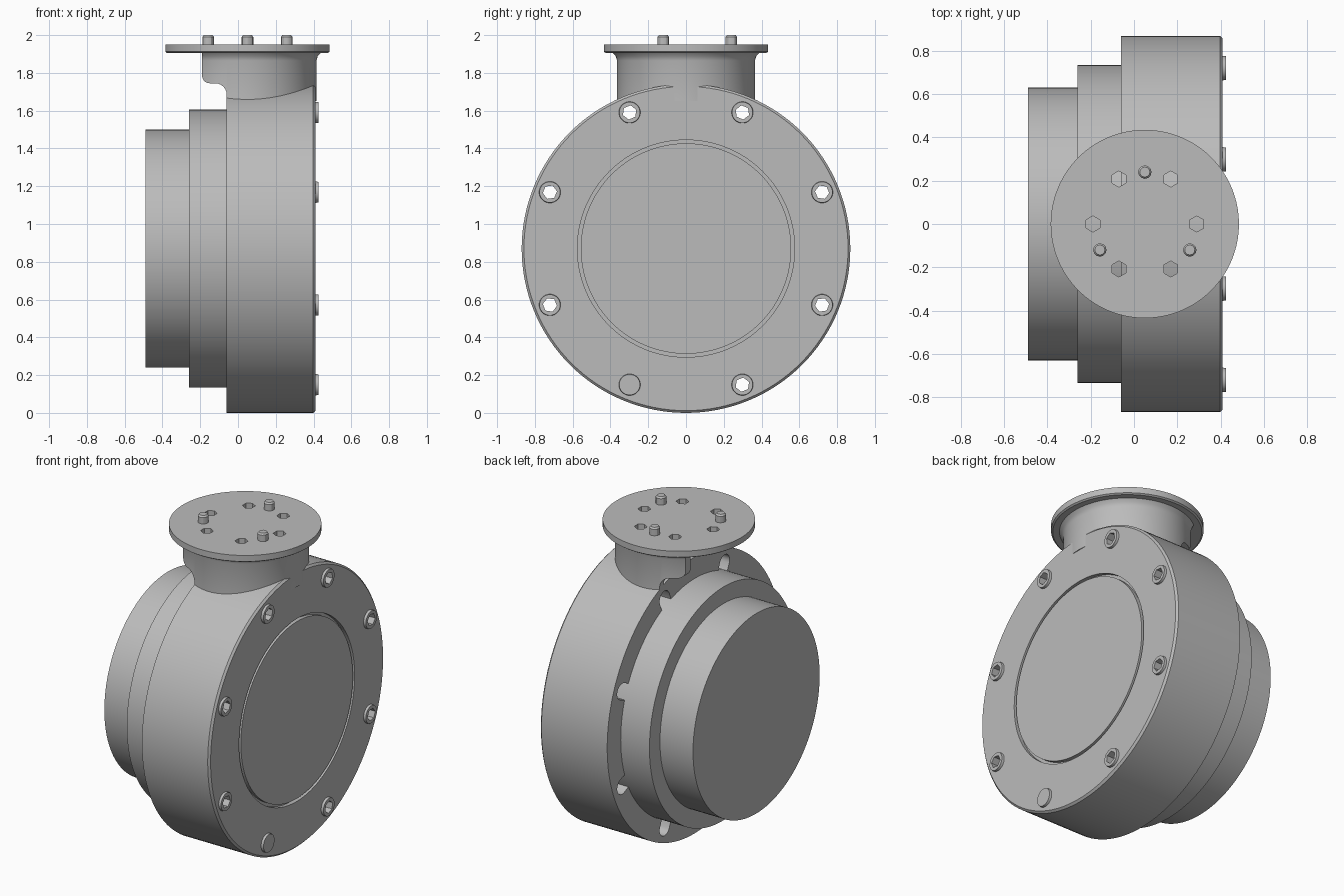
import bpy, bmesh, math
from mathutils import Matrix, Vector

if "Cube" in bpy.data.objects:
    bpy.data.objects.remove(bpy.data.objects["Cube"])

grey = bpy.data.materials.new("machined grey")
grey.use_nodes = True
color = (0.5, 0.5, 0.5, 1)
grey.diffuse_color = color
grey.node_tree.nodes["Principled BSDF"].inputs["Base Color"].default_value = color

AXIS_Z = 0.87                      # height of the drum axis
NECK_X = 0.05                      # centre of the neck and flange
TO_X = Matrix.Translation((0, 0, AXIS_Z)) @ Matrix.Rotation(math.pi / 2, 4, 'Y')
TO_NECK = Matrix.Translation((NECK_X, 0, 0))


def finish(name, bm, matrix=Matrix()):
    bm.transform(matrix)
    bmesh.ops.recalc_face_normals(bm, faces=bm.faces)
    mesh = bpy.data.meshes.new(name)
    bm.to_mesh(mesh)
    bm.free()
    mesh.materials.append(grey)
    obj = bpy.data.objects.new(name, mesh)
    bpy.context.collection.objects.link(obj)
    return obj


def lathe(name, profile, matrix, closed=False, steps=128):
    """Spin (radius, height) points around the local z axis."""
    bm = bmesh.new()
    verts = [bm.verts.new((r, 0, h)) for r, h in profile]
    pairs = list(zip(verts, verts[1:] + verts[:1])) if closed else list(zip(verts, verts[1:]))
    edges = [bm.edges.new(p) for p in pairs]
    bmesh.ops.spin(bm, geom=verts + edges, cent=(0, 0, 0), axis=(0, 0, 1),
                   angle=math.tau, steps=steps, use_duplicate=False)
    bmesh.ops.remove_doubles(bm, verts=bm.verts, dist=1e-5)
    return finish(name, bm, matrix)


def ring_of_prisms(name, count, start, radius, size, low, high, sides, matrix, top=1.0, slot=0.0):
    """Prisms arranged on a circle; slot stretches each one toward the centre."""
    bm = bmesh.new()
    for i in range(count):
        spin = Matrix.Rotation(start + math.tau * i / count, 4, 'Z')
        place = spin @ Matrix.Translation((radius, 0, (low + high) / 2))
        made = bmesh.ops.create_cone(bm, cap_ends=True, segments=sides, radius1=size,
                                     radius2=size * top, depth=high - low)
        for v in made["verts"]:
            if v.co.x < -1e-4:
                v.co.x -= slot
            v.co = place @ v.co
    return finish(name, bm, matrix)


def cut(obj, cutter):
    mod = obj.modifiers.new("cut", 'BOOLEAN')
    mod.object, mod.operation, mod.solver = cutter, 'DIFFERENCE', 'EXACT'
    bpy.context.view_layer.objects.active = obj
    bpy.ops.object.modifier_apply(modifier=mod.name)


# Drum housing with a chamfered rim and a round groove in its face
housing = lathe("housing", [(0, 0.41), (0.557, 0.41), (0.557, 0.385), (0.575, 0.385),
                            (0.575, 0.41), (0.858, 0.41), (0.87, 0.398),
                            (0.87, -0.06), (0, -0.06)], TO_X)
middle_step = lathe("middle_step", [(0, 0.3), (0.735, 0.3), (0.735, -0.26), (0, -0.26)], TO_X)
rear_drum = lathe("rear_drum", [(0, -0.2), (0.63, -0.2), (0.63, -0.49), (0, -0.49)], TO_X)

# Eight bolt bosses with hexagonal through holes and rear pockets
eighth = math.pi / 8
bosses = ring_of_prisms("bolt_bosses", 8, eighth, 0.78, 0.06, 0.39, 0.425, 24, TO_X, top=0.92)
holes = ring_of_prisms("hole_cutter", 8, eighth, 0.78, 0.038, -0.1, 0.5, 6, TO_X)
pockets = ring_of_prisms("pocket_cutter", 8, eighth, 0.78, 0.05, -0.1, 0.33, 24, TO_X, slot=0.05)
cut(housing, pockets)
cut(housing, holes)
cut(bosses, holes)

# Hollow neck, flared under the flange
neck = lathe("neck", [(0.33, 1.65), (0.365, 1.65), (0.365, 1.865), (0.372, 1.888),
                      (0.39, 1.908), (0.33, 1.908)], TO_NECK, closed=True)


def arc(cx, cz, r, a, b):
    steps = [math.radians(a + (b - a) * i / 6) for i in range(7)]
    return [(cx + r * math.cos(t), cz + r * math.sin(t)) for t in steps]


# Rear clearance of the neck, with rounded corners
outline = [(-0.6, 1.5), (-0.06, 1.5)] + arc(-0.12, 1.685, 0.06, 0, 90)
outline += arc(-0.15, 1.785, 0.04, 270, 180) + [(-0.19, 2.1), (-0.6, 2.1)]
bm = bmesh.new()
face = bm.faces.new([bm.verts.new((x, -0.6, z)) for x, z in outline])
extruded = bmesh.ops.extrude_face_region(bm, geom=[face])["geom"]
bmesh.ops.translate(bm, vec=Vector((0, 1.2, 0)),
                    verts=[g for g in extruded if isinstance(g, bmesh.types.BMVert)])
clearance = finish("clearance_cutter", bm)
cut(neck, clearance)

# Top flange with six holes and three studs
flange = lathe("flange", [(0, 1.905), (0.425, 1.905), (0.435, 1.912), (0.435, 1.95),
                          (0, 1.95)], TO_NECK)
flange_holes = ring_of_prisms("flange_hole_cutter", 6, 0, 0.24, 0.037, 1.8, 2.1, 6, TO_NECK)
cut(flange, flange_holes)
studs = ring_of_prisms("studs", 3, math.pi / 2, 0.24, 0.031, 1.92, 1.99, 12, TO_NECK)
stud_tips = ring_of_prisms("stud_tips", 3, math.pi / 2, 0.24, 0.031, 1.99, 2.0, 12, TO_NECK, top=0.75)

for helper in (holes, pockets, clearance, flange_holes):
    bpy.data.objects.remove(helper)

# Smooth the round surfaces and keep the edges sharp
bpy.ops.object.select_all(action='DESELECT')
for obj in (housing, middle_step, rear_drum, bosses, neck, flange, studs, stud_tips):
    obj.select_set(True)
bpy.context.view_layer.objects.active = housing
bpy.ops.object.shade_smooth_by_angle(angle=math.radians(30))
